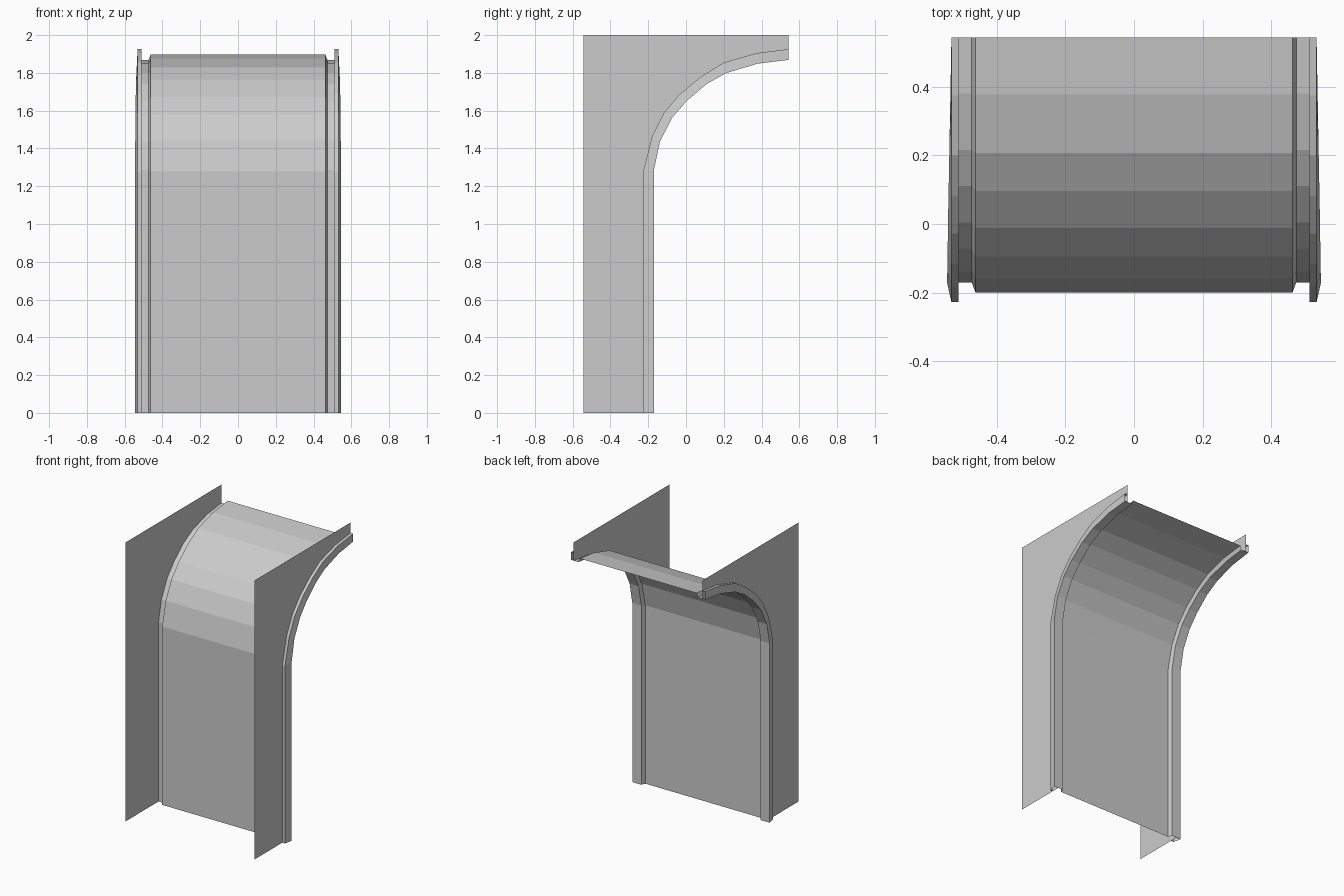
import bpy

if "Cube" in bpy.data.objects:
    bpy.data.objects.remove(bpy.data.objects["Cube"])

# Side profiles (y, z): low channel floor and the raised outer flange
FLOOR = [(-.17, 0), (-.17, 1.285), (-.138, 1.436), (-.073, 1.563), (.004, 1.652),
         (.11, 1.742), (.215, 1.80), (.38, 1.849), (.543, 1.869)]
FLANGE = [(-.228, 0), (-.228, 1.272), (-.18, 1.462), (-.116, 1.59), (-.028, 1.692),
          (.082, 1.782), (.20, 1.855), (.375, 1.905), (.543, 1.926)]
PANEL = [((a + c) / 2, (b + d) / 2) for (a, b), (c, d) in zip(FLOOR, FLANGE)]
N = len(FLOOR)
# Outer edge of the trim narrows slightly toward the top
OUTER = [.545, .545, .544, .543, .542, .540, .538, .535, .532]


def make(name, verts, faces):
    mesh = bpy.data.meshes.new(name)
    mesh.from_pydata(verts, [], faces)
    mesh.update()
    obj = bpy.data.objects.new(name, mesh)
    bpy.context.collection.objects.link(obj)
    return obj


def rail(profile, x):
    xs = x if isinstance(x, list) else [x] * N
    return [(xi, y, z) for xi, (y, z) in zip(xs, profile)]


def loft(name, rails):
    verts = [v for r in rails for v in r]
    faces = [(k * N + i, (k + 1) * N + i, (k + 1) * N + i + 1, k * N + i + 1)
             for k in range(len(rails) - 1) for i in range(N - 1)]
    return make(name, verts, faces)


def mirrored(obj):
    obj.modifiers.new("mirror", 'MIRROR').use_mirror_merge = False
    return obj


# Curved centre panel
loft("curved_panel", [rail(PANEL, -.462), rail(PANEL, .462)])

# Stepped trim: down to the floor, across, up the outer side, in to the wall
mirrored(loft("edge_trim", [rail(PANEL, .462), rail(FLOOR, .473), rail(FLOOR, OUTER),
                            rail(FLANGE, .532), rail(FLANGE, .511)]))

# Flat side wall following the curve
outline = rail(FLOOR, .511) + [(.511, .543, 2), (.511, -.543, 2), (.511, -.543, 0)]
mirrored(make("side_wall", outline, [tuple(range(len(outline)))]))
